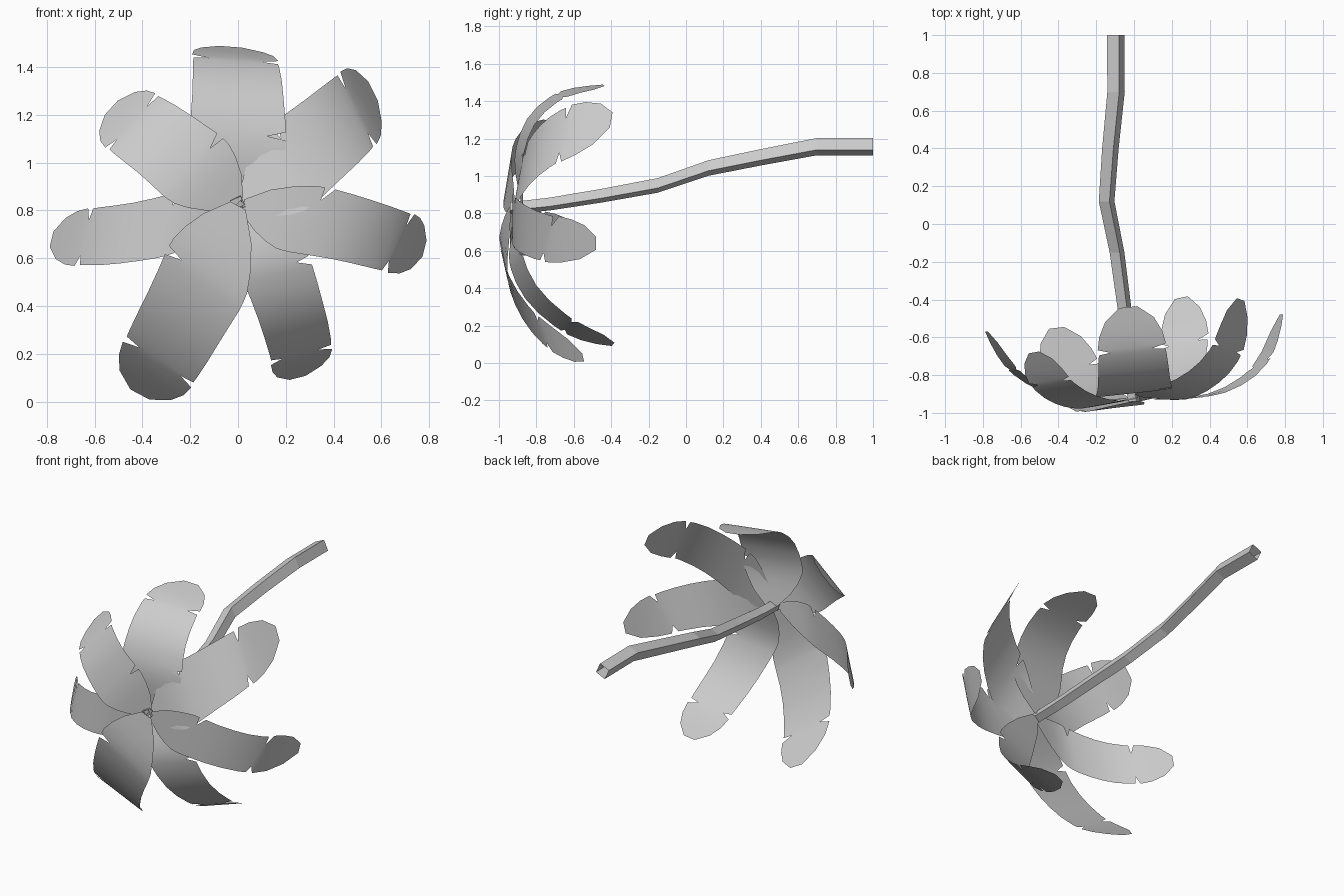
import bpy, bmesh, math
from mathutils import Vector as V

if "Cube" in bpy.data.objects:
    bpy.data.objects.remove(bpy.data.objects["Cube"])


def finish(bm, name, smooth):
    me = bpy.data.meshes.new(name)
    bmesh.ops.recalc_face_normals(bm, faces=bm.faces)
    bm.to_mesh(me)
    bm.free()
    for p in me.polygons:
        p.use_smooth = smooth
    ob = bpy.data.objects.new(name, me)
    bpy.context.collection.objects.link(ob)
    return ob


def spine(pts, t):
    # Catmull-Rom point along the leaf rib, t from 0 to 1
    n = len(pts) - 1
    i = min(int(t * n), n - 1)
    u = t * n - i
    b, c = pts[i], pts[i + 1]
    a = pts[i - 1] if i > 0 else 2 * b - c
    d = pts[i + 2] if i + 2 <= n else 2 * c - b
    return 0.5 * (2 * b + (c - a) * u + (2 * a - 5 * b + 4 * c - d) * u * u
                  + (3 * b - a - 3 * c + d) * u ** 3)


# Trunk: open four-sided tube, tapering towards the crown
path = [(0, -.94, .828), (-.02, -.73, .85), (-.05, -.45, .895), (-.09, -.15, .95),
        (-.145, .12, 1.043), (-.125, .4, 1.1), (-.095, .7, 1.157), (-.097, 1, 1.156)]
bm = bmesh.new()
rings = []
for k, (x, y, z) in enumerate(path):
    r = .034 + .015 * min(1, k / 6)
    rings.append([bm.verts.new((x + r * math.cos(a), y, z + r * math.sin(a)))
                  for a in (math.radians(-20 + 90 * j) for j in range(4))])
for a, b in zip(rings, rings[1:]):
    for j in range(4):
        bm.faces.new((a[j], a[(j + 1) % 4], b[(j + 1) % 4], b[j]))
finish(bm, "trunk", False)

# Shared leaf outline: (position along rib, width on first side, width on second side)
outline = [(0, .2, .2), (.09, .65, .65), (.17, .9, .9), (.24, 1.04, 1.04), (.28, 1.06, 1.06),
           (.295, .65, 1.06), (.32, 1.06, 1.06), (.4, 1.03, 1.03), (.5, 1, 1), (.6, .98, .98),
           (.7, .95, .95), (.74, .93, .93), (.75, .55, .6), (.775, .95, .95),
           (.85, .88, .88), (.93, .68, .68), (1, .25, .25)]

# Each leaf: skew of the two edges, half-width vector, five rib points
leaves = {
    "leaf_top": (0, [(.19, .02, -.015), (0, -.875, .84), (0, -.895, 1.08), (0, -.83, 1.29),
                     (-.01, -.67, 1.43), (-.03, -.44, 1.485)]),
    "leaf_upper_right": (0, [(-.08, .03, .16), (.02, -.91, .83), (.2, -.895, .97), (.37, -.81, 1.11),
                             (.495, -.66, 1.22), (.565, -.4, 1.3)]),
    "leaf_right": (.05, [(.035, 0, .135), (.02, -.925, .82), (.25, -.925, .77), (.48, -.88, .72),
                         (.67, -.74, .665), (.78, -.48, .64)]),
    "leaf_lower_right": (0, [(.135, .03, .035), (.02, -.88, .82), (.14, -.915, .6), (.22, -.83, .38),
                             (.265, -.63, .2), (.25, -.39, .1)]),
    "leaf_lower_left": (-.03, [(-.16, -.02, .085), (0, -.94, .82), (-.12, -.975, .56),
                               (-.23, -.91, .35), (-.33, -.77, .17), (-.41, -.55, .03)]),
    "leaf_left": (0, [(.03, 0, .127), (-.03, -.92, .82), (-.25, -.94, .75), (-.47, -.88, .705),
                      (-.64, -.77, .69), (-.78, -.57, .68)]),
    "leaf_upper_left": (0, [(.11, .02, .12), (0, -.92, .83), (-.16, -.955, .96), (-.31, -.93, 1.08),
                            (-.44, -.84, 1.17), (-.53, -.68, 1.23)]),
}
for name, (skew, data) in leaves.items():
    side, *pts = [V(p) for p in data]
    bm = bmesh.new()
    rows = []
    for t, w1, w2 in outline:
        s = 5 * skew * t * (1 - t)
        rows.append([bm.verts.new(spine(pts, t + s * w) + side * w)
                     for w in (w1, 0, -w2)])
    for a, b in zip(rows, rows[1:]):
        for j in range(2):
            bm.faces.new((a[j], a[j + 1], b[j + 1], b[j]))
    finish(bm, name, True)
